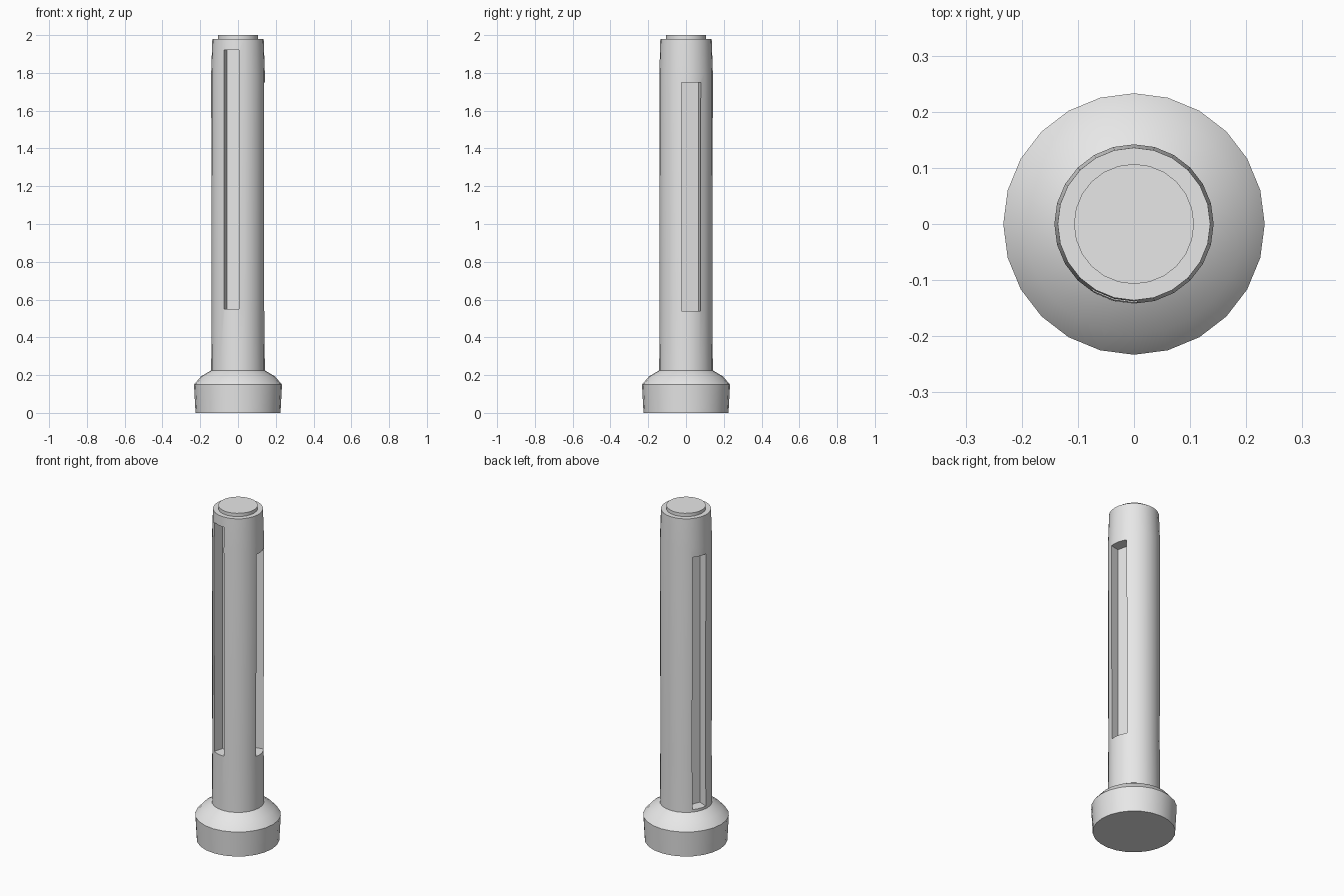
import bpy, bmesh
from math import cos, sin, pi, radians
from mathutils import Matrix, Vector

if "Cube" in bpy.data.objects:
    bpy.data.objects.remove(bpy.data.objects["Cube"])

SIDES = 24

grey = bpy.data.materials.new("light_grey")
grey.use_nodes = True
colour = (0.8, 0.8, 0.8, 1)
grey.diffuse_color = colour
grey.node_tree.nodes["Principled BSDF"].inputs["Base Color"].default_value = colour


def make_object(name, bm):
    bmesh.ops.recalc_face_normals(bm, faces=bm.faces)
    mesh = bpy.data.meshes.new(name)
    bm.to_mesh(mesh)
    bm.free()
    mesh.materials.append(grey)
    obj = bpy.data.objects.new(name, mesh)
    bpy.context.collection.objects.link(obj)
    return obj


def lathe(name, profile):
    """Closed solid turned from (radius, height) points, bottom to top."""
    bm = bmesh.new()
    rings = [[bm.verts.new((r * cos(2 * pi * i / SIDES), r * sin(2 * pi * i / SIDES), z))
              for i in range(SIDES)] for r, z in profile]
    for low, high in zip(rings, rings[1:]):
        for i in range(SIDES):
            j = (i + 1) % SIDES
            bm.faces.new((low[i], low[j], high[j], high[i]))
    bm.faces.new(rings[0][::-1])
    bm.faces.new(rings[-1])
    return make_object(name, bm)


# Flared foot, shaft and top button turned in one piece
column = lathe("column", [
    (0.225, 0), (0.233, 0.15), (0.197, 0.192), (0.142, 0.225),
    (0.14, 0.55), (0.142, 1.8), (0.136, 1.98), (0.107, 1.98), (0.107, 2.0)])

# Long slots: direction in degrees, half width, bottom, top
SLOTS = [("right", 12, 0.052, 0.54, 1.75),
         ("rear", 157, 0.043, 0.24, 1.75),
         ("front", 255, 0.041, 0.55, 1.92)]
FLOOR, OUTER = 0.075, 0.25

for side, angle, half, bottom, top in SLOTS:
    bm = bmesh.new()
    centre = Vector(((FLOOR + OUTER) / 2, 0, (bottom + top) / 2))
    size = Vector((OUTER - FLOOR, 2 * half, top - bottom, 1))
    bmesh.ops.create_cube(bm, size=1, matrix=Matrix.Rotation(radians(angle), 4, "Z")
                          @ Matrix.Translation(centre) @ Matrix.Diagonal(size))
    cutter = make_object(side + "_slot_cutter", bm)
    cutter.hide_render = True
    cut = column.modifiers.new(side + "_slot", "BOOLEAN")
    cut.operation = "DIFFERENCE"
    cut.solver = "EXACT"
    cut.object = cutter
    bpy.ops.object.select_all(action="DESELECT")
    column.select_set(True)
    bpy.context.view_layer.objects.active = column
    bpy.ops.object.modifier_apply(modifier=cut.name)
    bpy.data.objects.remove(cutter)

# Smooth shading with crisp slot and rim edges
bpy.ops.object.shade_smooth_by_angle(angle=radians(35))
